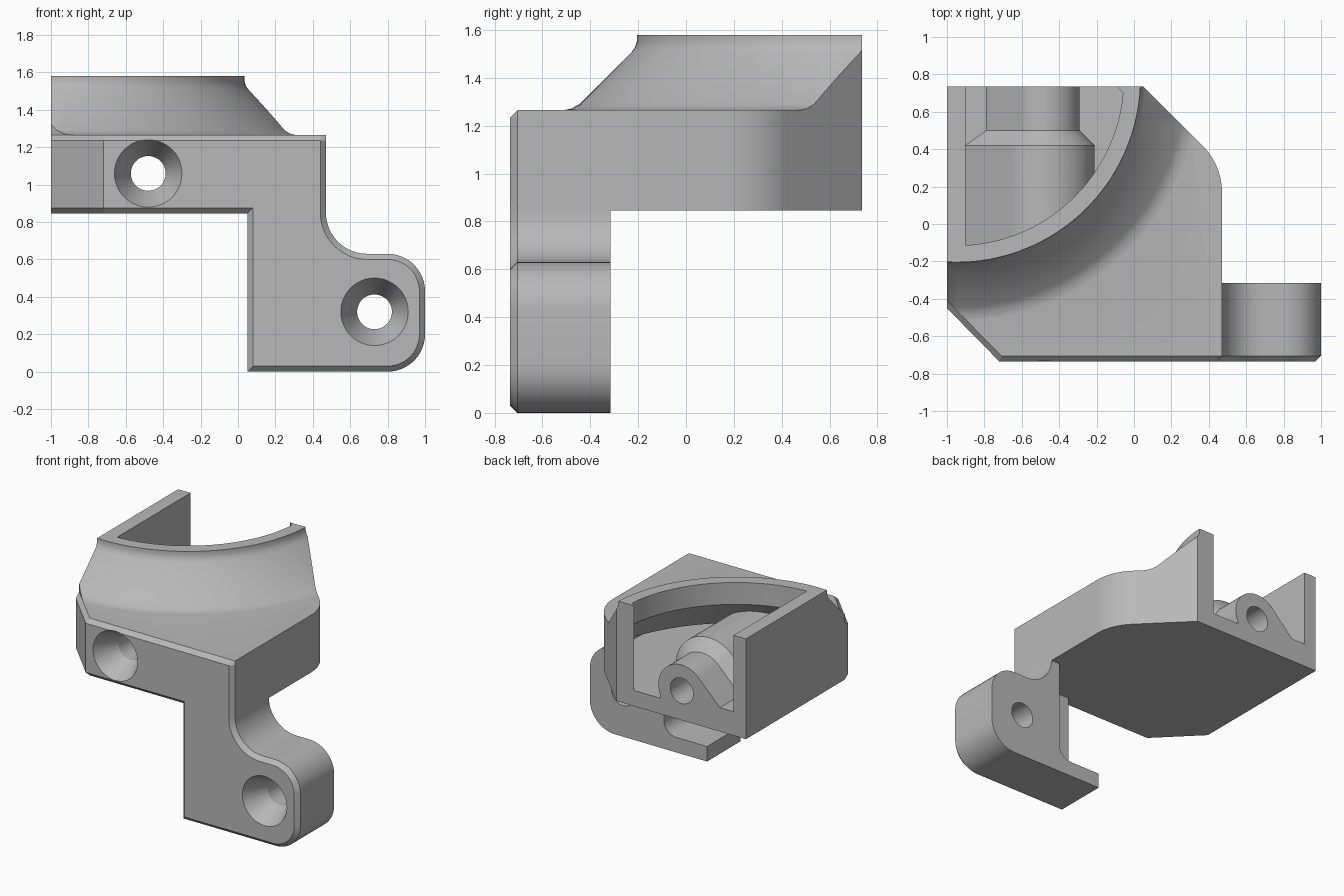
import bpy, bmesh
from math import sin, cos, radians
from mathutils import Vector

cube = bpy.data.objects.get("Cube")
if cube:
    bpy.data.objects.remove(cube, do_unlink=True)

FRONT, BACK = -0.735, 0.735
WALL, CHAMFER = 0.1, 0.03
BODY_LOW, BODY_TOP, TOP = 0.845, 1.265, 1.58
AXIS = (-0.95, 0.78)          # centre of the round collar
SCREW = (-0.48, 1.06)         # upper screw, x and z

grey = bpy.data.materials.new("plain grey")
grey.use_nodes = True
grey.diffuse_color = (0.48, 0.48, 0.48, 1)
grey.node_tree.nodes["Principled BSDF"].inputs["Base Color"].default_value = (0.48, 0.48, 0.48, 1)


def loft(name, rings):
    """Closed solid through rings of equal point count."""
    bm = bmesh.new()
    loops = [[bm.verts.new(p) for p in ring] for ring in rings]
    n = len(loops[0])
    for a, b in zip(loops, loops[1:]):
        for i in range(n):
            j = (i + 1) % n
            bm.faces.new((a[i], a[j], b[j], b[i]))
    bm.faces.new(loops[0])
    bm.faces.new(loops[-1])
    bmesh.ops.recalc_face_normals(bm, faces=bm.faces)
    mesh = bpy.data.meshes.new(name)
    bm.to_mesh(mesh)
    bm.free()
    mesh.materials.append(grey)
    obj = bpy.data.objects.new(name, mesh)
    bpy.context.collection.objects.link(obj)
    return obj


def combine(obj, tool, operation):
    """Apply a boolean and discard the tool."""
    mod = obj.modifiers.new("combine", 'BOOLEAN')
    mod.operation, mod.solver, mod.object = operation, 'EXACT', tool
    bpy.context.view_layer.objects.active = obj
    bpy.ops.object.modifier_apply(modifier=mod.name)
    bpy.data.objects.remove(tool, do_unlink=True)


def arc(cx, cy, r, start, end, steps=12):
    angles = [radians(start + (end - start) * i / steps) for i in range(steps + 1)]
    return [(cx + r * cos(a), cy + r * sin(a)) for a in angles]


def inset(points, d):
    """Shrink a counter-clockwise outline by d."""
    out = []
    for i, p in enumerate(points):
        p = Vector(p)
        e1 = (p - Vector(points[i - 1])).normalized()
        e2 = (Vector(points[(i + 1) % len(points)]) - p).normalized()
        n1, n2 = Vector((-e1.y, e1.x)), Vector((-e2.y, e2.x))
        out.append(tuple(p + (n1 + n2) * d / (1 + n1.dot(n2))))
    return out


def flat(points, z):
    return [(x, y, z) for x, y in points]


def upright(points, y):
    return [(x, y, z) for x, z in points]


def prism(name, points, z0, z1):
    return loft(name, [flat(points, z0), flat(points, z1)])


def revolve(name, profile):
    return loft(name, [flat(arc(*AXIS, r, 0, 357.5, 143), z) for r, z in profile])


def screw_hole(x, z, end):
    """Countersunk hole from the front."""
    steps = [(FRONT - 0.005, 0.183), (FRONT + 0.17, 0.093), (end, 0.093)]
    return loft("hole", [upright(arc(x, z, r, 0, 352.5, 47), y) for y, r in steps])


# Body outline seen from above
def plan(right_corner, back):
    diagonal_end = 0.785 - back
    return ([(-1, -0.45), (-0.72, FRONT)] + right_corner
            + arc(0.12, 0.17, 0.35, 0, 45) + [(diagonal_end, back), (-1, back)])


edge = FRONT + CHAMFER
outer = plan([(0.44, FRONT), (0.47, edge)], BACK)
chamfered = [(-1, -0.41), (-0.708, edge), (0.44, edge)] + outer[3:]
body = loft("mount_body", [flat(chamfered, BODY_LOW), flat(outer, BODY_LOW + CHAMFER),
                           flat(outer, BODY_TOP - CHAMFER), flat(chamfered, BODY_TOP)])

# Flared collar, trimmed to the body outline
collar = revolve("collar", [(1.32, 1.1), (1.32, 1.262), (1.29, 1.266), (1.26, 1.272), (1.225, 1.29),
                            (1.01, 1.505), (0.993, 1.528), (0.985, 1.555), (0.985, TOP)])
combine(collar, prism("trim", chamfered, 1.0, TOP + 0.1), 'INTERSECT')
combine(body, collar, 'UNION')

# Hollow inside, open to the top and the back
inner = inset(plan([(0.47, FRONT)], BACK + 0.2), WALL)
floor = BODY_LOW + 0.115
hollow = revolve("hollow", [(1.355, floor), (0.895, 1.42), (0.895, TOP + 0.1)])
combine(hollow, prism("trim", inner, floor - 0.1, TOP + 0.2), 'INTERSECT')
combine(hollow, prism("lower_hollow", inner, floor, BODY_TOP - WALL), 'UNION')


# Screw boss with a sloped left side, kept solid inside the hollow
def boss_ring(r, y):
    x, z = SCREW
    low = 1.02
    side = arc(x, z, r, -25, 135, 24)
    sx, sz = side[-1]
    foot = max(sx - (sz - low), -0.92)
    return upright([(-0.95, 0.85), (side[0][0], 0.85)] + side + [(foot, low), (-0.95, low)], y)


boss = loft("boss", [boss_ring(r, y) for r, y in
                     [(0.27, -0.8), (0.27, 0.42), (0.19, 0.5), (0.19, 1.1)]])
combine(hollow, boss, 'DIFFERENCE')
combine(body, hollow, 'DIFFERENCE')
combine(body, screw_hole(*SCREW, 1.0), 'DIFFERENCE')

# Leg with rounded foot lobe
leg_back = -0.315
outline = ([(0.05, 0)] + arc(0.8, 0.2, 0.2, -90, 0) + arc(0.8, 0.43, 0.2, 0, 90)
           + arc(0.69, 0.85, 0.22, -90, -180) + [(0.47, 0.93), (0.05, 0.93)])
leg = loft("mount_leg", [upright(inset(outline, CHAMFER), FRONT),
                         upright(outline, edge), upright(outline, leg_back)])

# Pocket behind the leg, open to its inner side
pocket = [(-0.1, 0.11)] + arc(0.3, 0.21, 0.1, -90, 0, 8) + [(0.4, BODY_LOW), (-0.1, BODY_LOW)]
combine(leg, loft("pocket", [upright(pocket, FRONT + WALL), upright(pocket, 0)]), 'DIFFERENCE')
combine(leg, screw_hole(0.73, 0.32, 0.0), 'DIFFERENCE')

# Smooth curves, sharp edges
for obj in (body, leg):
    bpy.ops.object.select_all(action='DESELECT')
    obj.select_set(True)
    bpy.context.view_layer.objects.active = obj
    bpy.ops.object.shade_smooth_by_angle(angle=radians(25))
